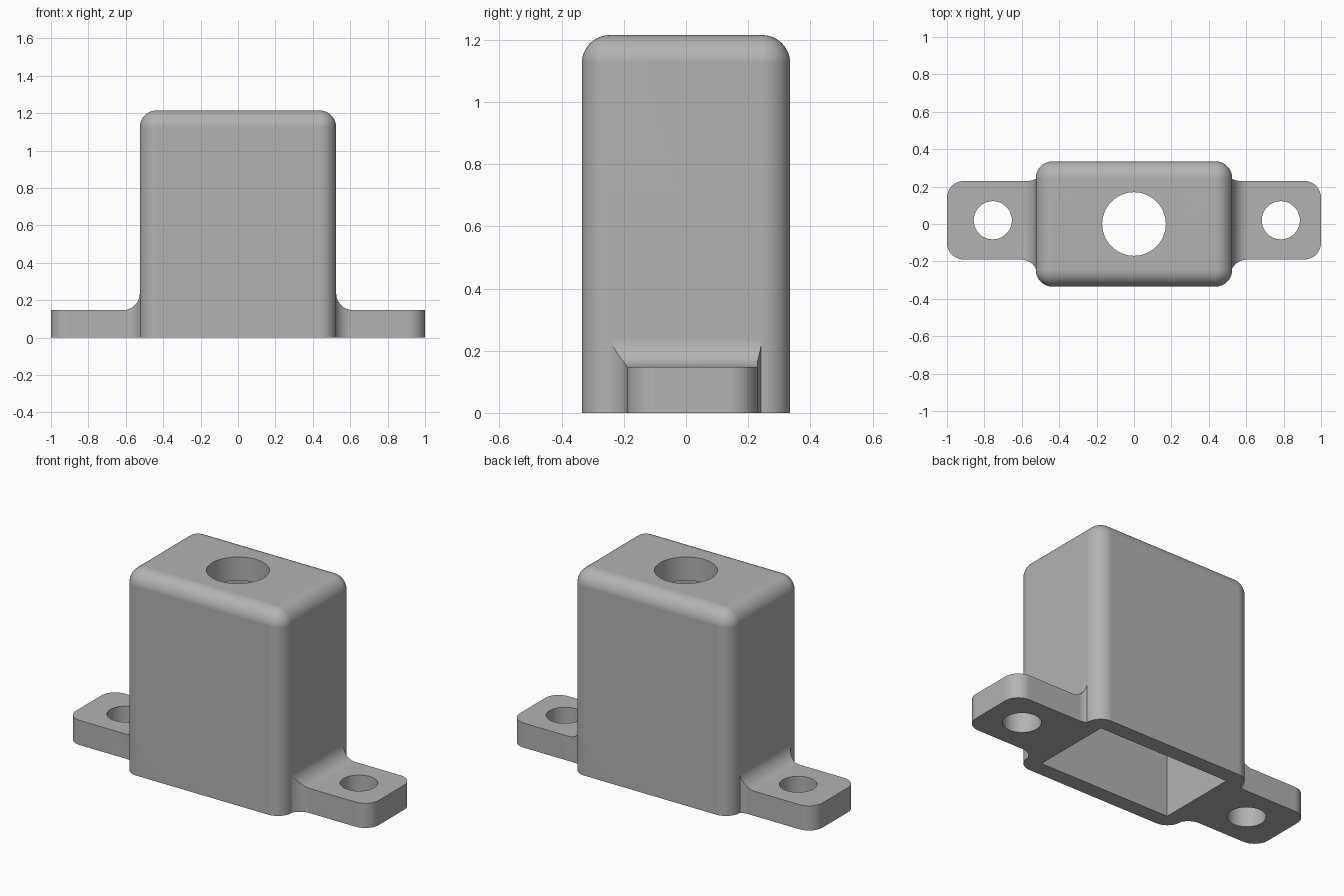
import bpy
import bmesh
from math import cos, sin, pi, radians
from mathutils import Vector

default = bpy.data.objects.get("Cube")
if default:
    bpy.data.objects.remove(default, do_unlink=True)

R = 0.09                             # every fillet
HALF_X, HALF_Y, HEIGHT = 0.525, 0.335, 1.215
EAR_TOP, EAR_FRONT, EAR_BACK = 0.147, -0.19, 0.23
CEILING = 1.074

grey = bpy.data.materials.new("plain grey")
grey.use_nodes = True
grey.diffuse_color = (0.45, 0.45, 0.45, 1)
grey.node_tree.nodes["Principled BSDF"].inputs["Base Color"].default_value = (0.45, 0.45, 0.45, 1)


def finish(bm, name):
    bmesh.ops.recalc_face_normals(bm, faces=bm.faces)
    mesh = bpy.data.meshes.new(name)
    bm.to_mesh(mesh)
    bm.free()
    obj = bpy.data.objects.new(name, mesh)
    bpy.context.collection.objects.link(obj)
    mesh.materials.append(grey)
    return obj


def arc(cx, cy, start, end, r=R, steps=12):
    angles = [radians(start + (end - start) * i / steps) for i in range(steps + 1)]
    return [(cx + r * cos(a), cy + r * sin(a)) for a in angles]


def prism(name, outline, place, depth):
    """Extrude a 2D outline; place turns (u, v) into a 3D point."""
    bm = bmesh.new()
    face = bm.faces.new([bm.verts.new(place(u, v)) for u, v in outline])
    moved = bmesh.ops.extrude_face_region(bm, geom=[face])["geom"]
    verts = [e for e in moved if isinstance(e, bmesh.types.BMVert)]
    bmesh.ops.translate(bm, verts=verts, vec=Vector(depth))
    return finish(bm, name)


def box(name, half_x, half_y, low, high):
    outline = [(-half_x, -half_y), (half_x, -half_y), (half_x, half_y), (-half_x, half_y)]
    return prism(name, outline, lambda u, v: (u, v, low), (0, 0, high - low))


def bore(name, x, y, radius, low, high):
    ring = arc(x, y, 0, 360, radius, 64)[:-1]
    return prism(name, ring, lambda u, v: (u, v, low), (0, 0, high - low))


def combine(target, tool, operation):
    mod = target.modifiers.new(operation, "BOOLEAN")
    mod.operation, mod.solver, mod.object = operation, "EXACT", tool
    bpy.context.view_layer.update()
    graph = bpy.context.evaluated_depsgraph_get()
    mesh = bpy.data.meshes.new_from_object(target.evaluated_get(graph))
    target.modifiers.clear()
    target.data = mesh
    bpy.data.objects.remove(tool, do_unlink=True)


# Rounded housing, with only the bottom rim left sharp
housing = box("housing", HALF_X, HALF_Y, 0, HEIGHT)
bm = bmesh.new()
bm.from_mesh(housing.data)
rounded = [e for e in bm.edges if max(v.co.z for v in e.verts) > 0.1]
bmesh.ops.bevel(bm, geom=rounded, offset=R, segments=12, profile=0.5,
                affect="EDGES", clamp_overlap=True)
bm.to_mesh(housing.data)
bm.free()


# Mounting ears: flared plan outline cut by a filleted side profile
def mounting_ear(side):
    root = 0.48
    front_flare = [p for p in arc(0.605, EAR_FRONT - R, 153, 90)]
    back_flare = [p for p in arc(0.57, EAR_BACK + R, 270, 241)]
    plan = (front_flare
            + arc(1 - R, EAR_FRONT + R, -90, 0)
            + arc(1 - R, EAR_BACK - R, 0, 90)
            + back_flare
            + [(root, back_flare[-1][1]), (root, front_flare[0][1])])
    ear = prism("mounting_ear", plan, lambda u, v: (side * u, v, 0), (0, 0, 0.4))
    profile = ([(root, 0), (1.1, 0), (1.1, EAR_TOP)]
               + arc(HALF_X + R, EAR_TOP + R, 270, 180)
               + [(root, EAR_TOP + R)])
    shape = prism("ear_profile", profile, lambda u, v: (side * u, -0.5, v), (0, 1, 0))
    combine(ear, shape, "INTERSECT")
    return ear


for side in (-1, 1):
    combine(housing, mounting_ear(side), "UNION")

# Open cavity underneath, top opening and screw holes
combine(housing, box("cavity", 0.43, 0.242, -0.2, CEILING), "DIFFERENCE")
combine(housing, bore("top_opening", 0, 0, 0.17, 0.9, 1.4), "DIFFERENCE")
for x in (-0.755, 0.785):
    combine(housing, bore("screw_hole", x, 0.02, 0.102, -0.2, 0.4), "DIFFERENCE")

# Smooth fillets, crisp edges
bpy.ops.object.select_all(action="DESELECT")
housing.select_set(True)
bpy.context.view_layer.objects.active = housing
bpy.ops.object.shade_smooth_by_angle(angle=radians(25))
weighted = housing.modifiers.new("even shading", "WEIGHTED_NORMAL")
weighted.keep_sharp = True
